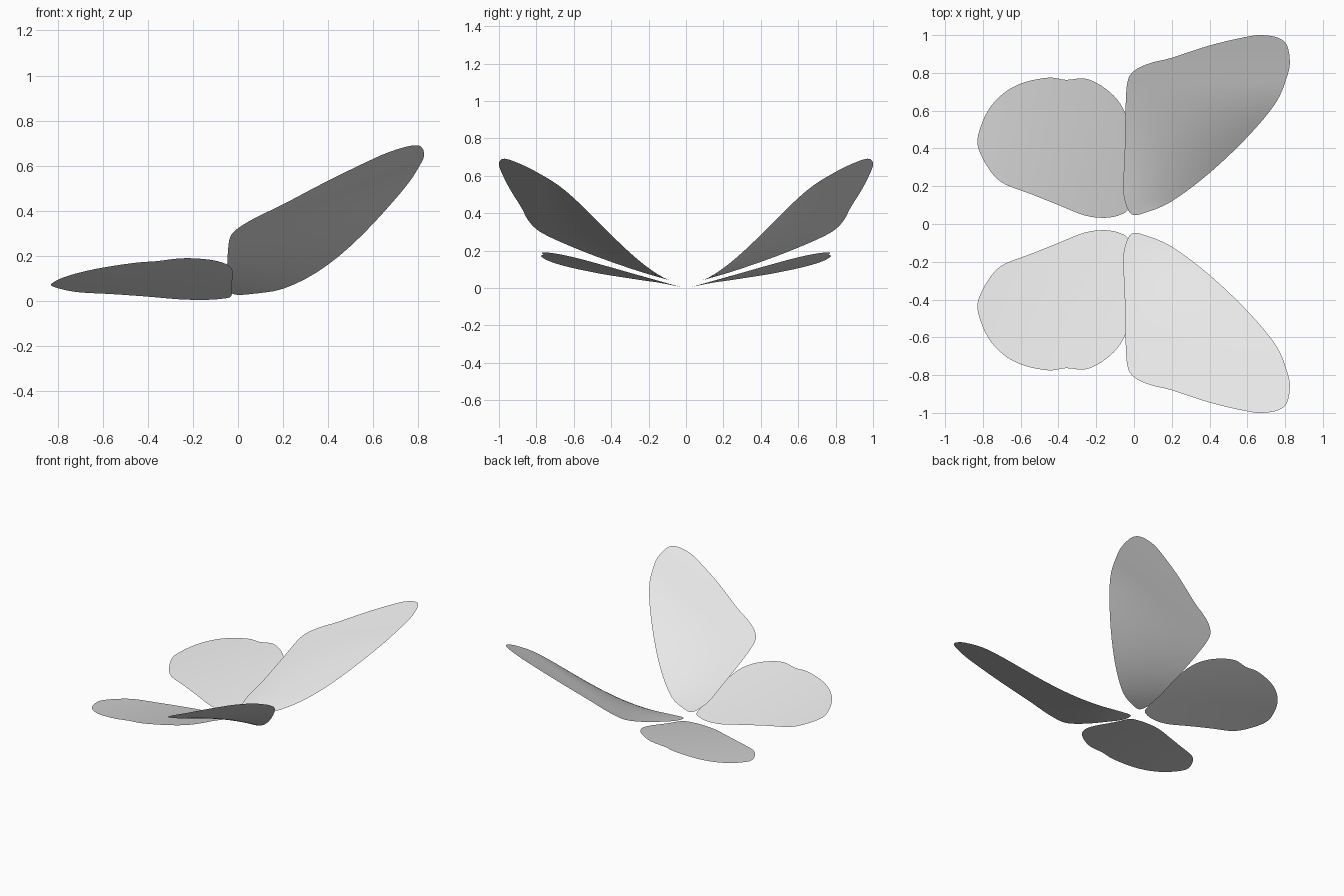
import bpy, bmesh, math
from mathutils import Vector

cube = bpy.data.objects.get("Cube")
if cube:
    bpy.data.objects.remove(cube, do_unlink=True)

# One flat grey for every wing
grey = bpy.data.materials.new("light_grey")
grey.use_nodes = True
colour = (0.8, 0.8, 0.8, 1)
grey.diffuse_color = colour
grey.node_tree.nodes["Principled BSDF"].inputs["Base Color"].default_value = colour

STEPS = 4    # curve samples between outline points
RINGS = 16   # rings from wing centre to rim

# Plan outlines of the wings on the +y side
FORE = [(-.01, .05), (.06, .06), (.2, .12), (.4, .27), (.6, .46), (.75, .64),
        (.81, .78), (.825, .86), (.81, .945), (.765, .985), (.68, 1), (.59, .99),
        (.4, .945), (.2, .88), (.08, .85), (0, .81), (-.035, .75), (-.045, .6),
        (-.05, .35), (-.058, .2), (-.045, .11)]
HIND = [(-.03, .09), (-.07, .05), (-.15, .033), (-.26, .045), (-.4, .1), (-.55, .16),
        (-.7, .22), (-.78, .31), (-.828, .42), (-.81, .52), (-.76, .62), (-.68, .7),
        (-.58, .75), (-.45, .775), (-.36, .763), (-.26, .77), (-.17, .73),
        (-.09, .66), (-.04, .57), (-.022, .45), (-.03, .25)]


def fore_height(x, y):
    # gentle upward bow, twisted up along the leading edge
    twist = math.sin(math.pi / 2 * min(1, max(0, (y - .1) / .65)))
    return .013 + .31 * y + .09 * y * y + .37 * x * twist


def hind_height(x, y):
    return y * (.285 + .135 * x) - .003


def smooth_loop(points):
    """Closed Catmull-Rom curve through the points."""
    pts = [Vector(p) for p in points]
    n = len(pts)
    out = []
    for i in range(n):
        a, b, c, d = (pts[(i + k) % n] for k in (-1, 0, 1, 2))
        for s in range(STEPS):
            t = s / STEPS
            out.append((b * 2 + (c - a) * t + (a * 2 - b * 5 + c * 4 - d) * t ** 2
                        + (b * 3 - a - c * 3 + d) * t ** 3) / 2)
    return out


def make_wing(name, outline, height, side):
    rim = smooth_loop(outline)
    centre = sum(rim, Vector((0, 0))) / len(rim)
    bm = bmesh.new()

    def vert(p):
        return bm.verts.new((p.x, side * p.y, height(p.x, p.y)))

    hub = vert(centre)
    rings = [[vert(centre.lerp(p, r / RINGS)) for p in rim]
             for r in range(1, RINGS + 1)]
    n = len(rim)
    for i in range(n):
        j = (i + 1) % n
        bm.faces.new((hub, rings[0][i], rings[0][j]))
        for inner, outer in zip(rings, rings[1:]):
            bm.faces.new((inner[i], outer[i], outer[j], inner[j]))
    # upper surface faces the sky
    bm.normal_update()
    if sum(f.normal.z for f in bm.faces) < 0:
        bmesh.ops.reverse_faces(bm, faces=bm.faces[:])
    for f in bm.faces:
        f.smooth = True
    mesh = bpy.data.meshes.new(name)
    bm.to_mesh(mesh)
    bm.free()
    mesh.materials.append(grey)
    bpy.context.collection.objects.link(bpy.data.objects.new(name, mesh))


# Mirrored pairs of wings
for word, side in (("left", 1), ("right", -1)):
    label = "back" if side > 0 else "front"
    make_wing(label + "_fore_wing", FORE, fore_height, side)
    make_wing(label + "_hind_wing", HIND, hind_height, side)
